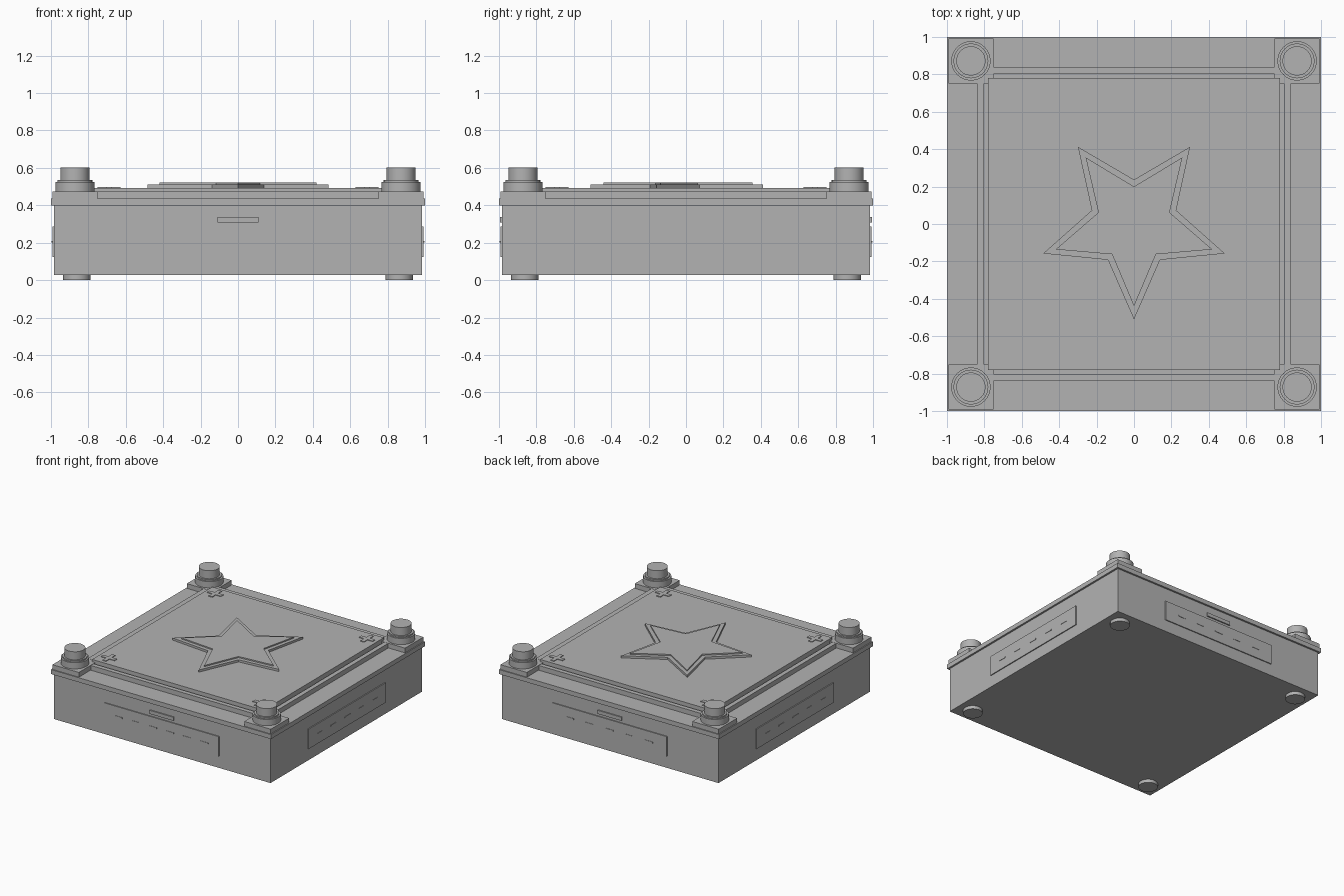
import bpy, math
from mathutils import Matrix

cube = bpy.data.objects.get("Cube")
if cube:
    bpy.data.objects.remove(cube, do_unlink=True)

grey = bpy.data.materials.new("plain_grey")
grey.use_nodes = True
COLOUR = (0.45, 0.45, 0.45, 1)
grey.diffuse_color = COLOUR
grey.node_tree.nodes["Principled BSDF"].inputs["Base Color"].default_value = COLOUR


def prism(name, outline, z0, z1):
    """Extrude a counter-clockwise outline between two heights."""
    n = len(outline)
    verts = [(x, y, z) for z in (z0, z1) for x, y in outline]
    faces = [list(range(n))[::-1], list(range(n, 2 * n))]
    faces += [(i, (i + 1) % n, n + (i + 1) % n, n + i) for i in range(n)]
    mesh = bpy.data.meshes.new(name)
    mesh.from_pydata(verts, [], faces)
    mesh.materials.append(grey)
    obj = bpy.data.objects.new(name, mesh)
    bpy.context.collection.objects.link(obj)
    return obj


def box(name, x0, x1, y0, y1, z0, z1):
    return prism(name, [(x0, y0), (x1, y0), (x1, y1), (x0, y1)], z0, z1)


def turn(obj, angle):
    obj.data.transform(Matrix.Rotation(angle, 4, "Z"))


def disc(name, x, y, r, z0, z1, sides=32):
    ring = [(x + r * math.cos(math.tau * i / sides),
             y + r * math.sin(math.tau * i / sides)) for i in range(sides)]
    obj = prism(name, ring, z0, z1)
    for p in obj.data.polygons:
        p.use_smooth = len(p.vertices) == 4
    for e in obj.data.edges:
        a, b = (obj.data.vertices[v].co.z for v in e.vertices)
        e.use_edge_sharp = abs(a - b) < 1e-6


def star(name, outer, inner, z0, z1):
    pts = []
    for i in range(10):
        a = -math.pi / 2 + i * math.pi / 5
        r = inner if i % 2 else outer
        pts.append((r * math.cos(a), r * math.sin(a)))
    prism(name, pts, z0, z1)


# Main body, rim and top panel
box("body", -0.985, 0.985, -0.985, 0.985, 0.027, 0.4)
box("rim", -1, 1, -1, 1, 0.398, 0.435)
box("top_panel", -0.78, 0.78, -0.78, 0.78, 0.43, 0.493)

# Two-tier star
star("star_base", 0.51, 0.237, 0.49, 0.511)
star("star_top", 0.44, 0.2, 0.51, 0.521)

# Corner blocks, stepped posts, feet and panel crosses
for sx, side in ((-1, "right"), (1, "left")):
    for sy, end in ((-1, "front"), (1, "back")):
        tag = f"{end}_{side}"
        cx, cy = 0.872 * sx, 0.872 * sy
        h = 0.12
        box("corner_block_" + tag, cx - h, cx + h, cy - h, cy + h, 0.43, 0.474)
        disc("post_base_" + tag, cx, cy, 0.105, 0.47, 0.525)
        disc("post_collar_" + tag, cx, cy, 0.093, 0.52, 0.536)
        disc("post_cap_" + tag, cx, cy, 0.078, 0.53, 0.602)
        disc("foot_" + tag, 0.862 * sx, 0.862 * sy, 0.073, 0, 0.03)
        px, py, a, w = 0.69 * sx, 0.69 * sy, 0.062, 0.016
        cross = [(-w, -a), (w, -a), (w, -w), (a, -w), (a, w), (w, w),
                 (w, a), (-w, a), (-w, w), (-a, w), (-a, -w), (-w, -w)]
        prism("cross_" + tag, [(px + x, py + y) for x, y in cross], 0.49, 0.498)

# Each side: top rail, plate with dashes, and a tab on front and back
for k, side in enumerate(("front", "left", "back", "right")):
    long_side = k % 2 == 0
    half = 0.52 if long_side else 0.5
    parts = [box("rail_" + side, -0.75, 0.75, -0.84, -0.803, 0.43, 0.474),
             box("plate_" + side, -half, half, -0.993, -0.98, 0.124, 0.287)]
    count = 6 if side == "front" else 5
    for i in range(count):
        x = (i - (count - 1) / 2) * (0.156 if count == 6 else 0.18)
        parts.append(box(f"dash_{side}_{i + 1}", x - 0.035, x + 0.035,
                         -0.996, -0.99, 0.2, 0.21))
    if long_side:
        parts.append(box("tab_" + side, -0.11, 0.11, -0.995, -0.98, 0.308, 0.337))
    for p in parts:
        turn(p, k * math.pi / 2)
